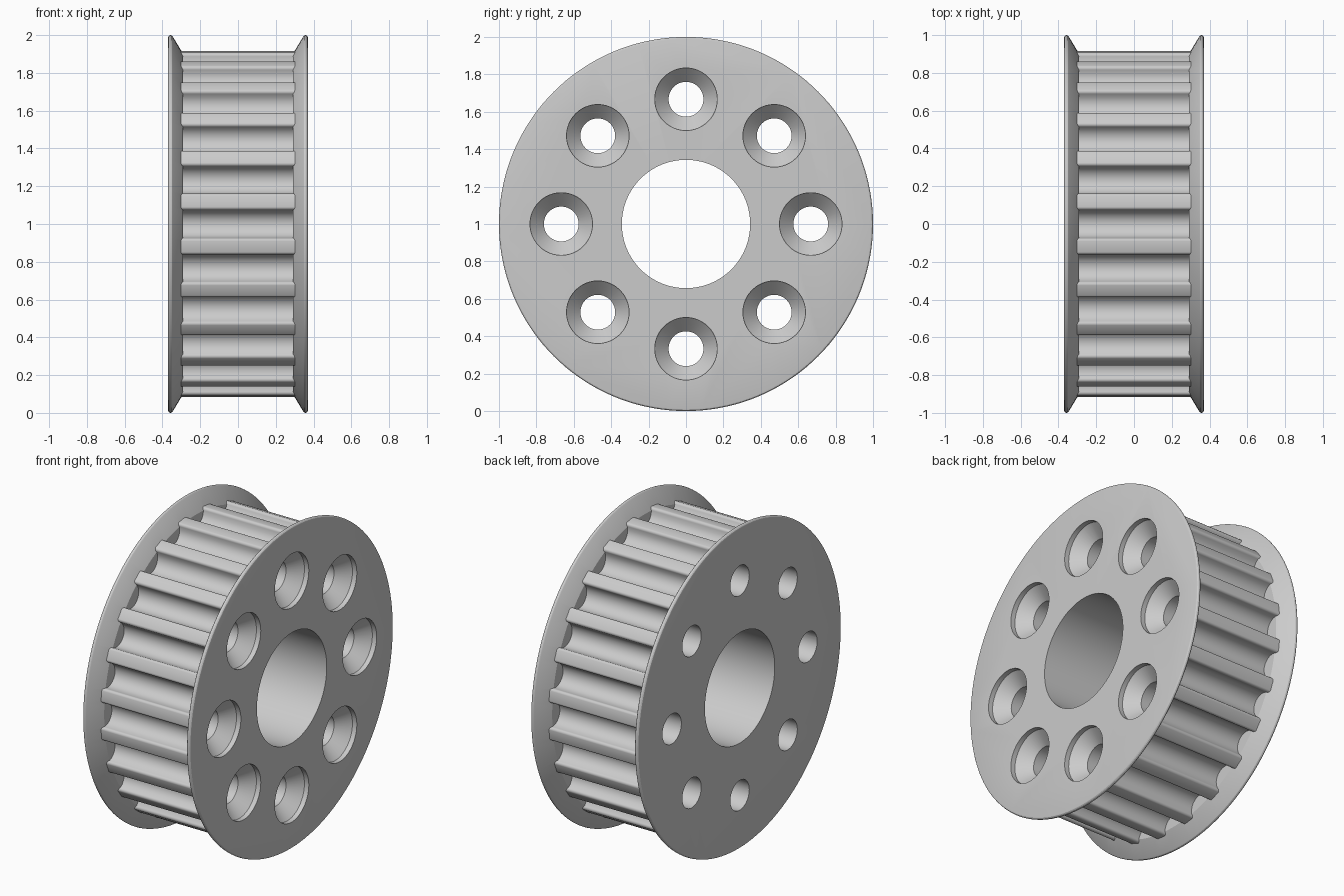
import bpy, bmesh
from math import sin, cos, pi, radians
from mathutils import Vector

if "Cube" in bpy.data.objects:
    bpy.data.objects.remove(bpy.data.objects["Cube"])

TEETH = 24
LAND_R = 0.915
CENTRE = Vector((0, 0, 1))

metal = bpy.data.materials.new("plain_grey_metal")
metal.use_nodes = True
GREY = (0.6, 0.6, 0.6, 1)
metal.diffuse_color = GREY
metal.node_tree.nodes["Principled BSDF"].inputs["Base Color"].default_value = GREY


def loft(name, rings, offset=CENTRE):
    """Closed solid through equal-sized rings of points, capped at both ends."""
    bm = bmesh.new()
    loops = [[bm.verts.new(p + offset) for p in ring] for ring in rings]
    for low, high in zip(loops, loops[1:]):
        for i in range(len(low)):
            bm.faces.new((low[i - 1], low[i], high[i], high[i - 1]))
    bm.faces.new(loops[0])
    bm.faces.new(loops[-1])
    bmesh.ops.recalc_face_normals(bm, faces=bm.faces)
    mesh = bpy.data.meshes.new(name)
    bm.to_mesh(mesh)
    bm.free()
    mesh.materials.append(metal)
    obj = bpy.data.objects.new(name, mesh)
    bpy.context.collection.objects.link(obj)
    return obj


def lathe(name, profile, steps, offset=CENTRE):
    """Turn a list of (x, radius) points around the x axis."""
    angles = [2 * pi * i / steps for i in range(steps)]
    rings = [[Vector((x, r * sin(a), r * cos(a))) for a in angles] for x, r in profile]
    return loft(name, rings, offset)


def combine(target, other, operation):
    mod = target.modifiers.new(operation.lower(), "BOOLEAN")
    mod.operation, mod.solver, mod.object = operation, "EXACT", other
    bpy.context.view_layer.objects.active = target
    bpy.ops.object.modifier_apply(modifier=mod.name)
    bpy.data.objects.remove(other)


# Toothed drum: round grooves with filleted lips, repeated round the axis
groove_r, lip = 0.075, 0.016
centre_r = LAND_R - lip
groove = []
for i in range(6):
    a = radians(90 + 18 * i)
    groove.append((groove_r + lip + lip * cos(a), centre_r + lip * sin(a)))
for i in range(1, 6):
    a = radians(-18 * i)
    groove.append((groove_r * cos(a), centre_r + groove_r * sin(a)))
groove += [(-t, r) for t, r in reversed(groove[:-1])]

outline = []
for k in range(TEETH):
    c, s = cos(2 * pi * k / TEETH), sin(2 * pi * k / TEETH)
    outline += [(r * s - t * c, r * c + t * s) for t, r in groove]
pulley = loft("toothed_pulley",
              [[Vector((x, y, z)) for y, z in outline] for x in (-0.32, 0.32)])

# Flanges: flared discs with a rounded rim
rim = [(0.357 + 0.013 * cos(radians(a)), 0.987 + 0.013 * sin(radians(a)))
       for a in range(150, -1, -30)]
flange = [(0.29, 0.9)] + rim
for side in (1, -1):
    combine(pulley, lathe("flange", [(side * x, r) for x, r in flange], 144), "UNION")

# Central bore
combine(pulley, lathe("bore_cutter", [(-1, 0.343), (1, 0.343)], 96), "DIFFERENCE")

# Ring of countersunk screw holes, sunk on the +x side
screw = [(-1, 0.093), (0.265, 0.093), (0.34, 0.167), (1, 0.167)]
for k in range(8):
    a = k * pi / 4
    spot = CENTRE + Vector((0, 0.667 * cos(a), 0.667 * sin(a)))
    combine(pulley, lathe("screw_hole_cutter", screw, 48, spot), "DIFFERENCE")

bpy.ops.object.select_all(action="DESELECT")
pulley.select_set(True)
bpy.context.view_layer.objects.active = pulley
bpy.ops.object.shade_smooth_by_angle(angle=radians(25))
